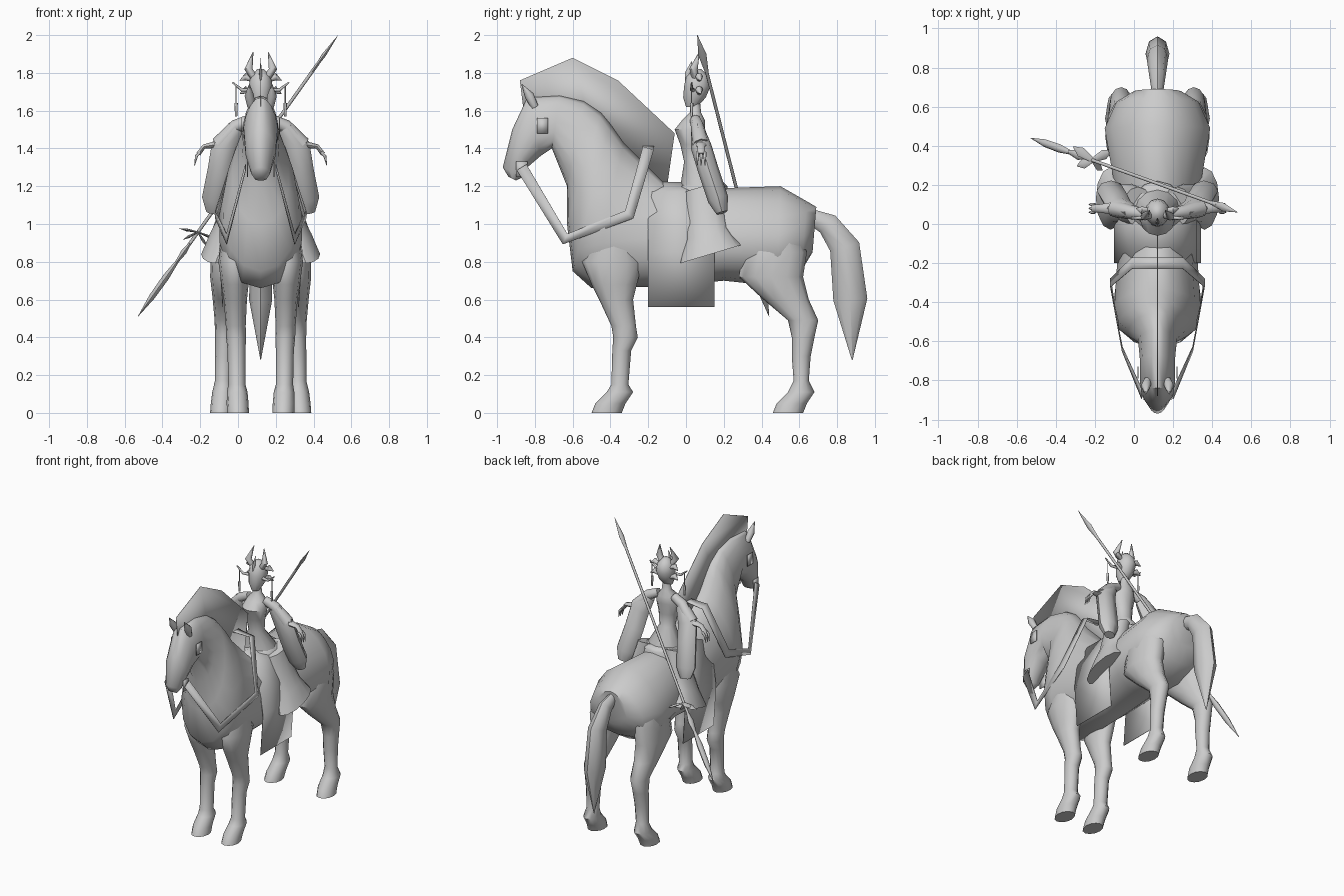
import bpy
import bmesh
import math
from mathutils import Vector

if "Cube" in bpy.data.objects:
    bpy.data.objects.remove(bpy.data.objects["Cube"])

X_AXIS, Y_AXIS, Z_AXIS = Vector((1, 0, 0)), Vector((0, 1, 0)), Vector((0, 0, 1))
CENTRE = X_AXIS * .12

colour = (.6, .6, .6, 1)
grey = bpy.data.materials.new("plain_grey")
grey.use_nodes = True
grey.diffuse_color = colour
grey.node_tree.nodes["Principled BSDF"].inputs["Base Color"].default_value = colour


def make(name, verts, faces, mirror=False, thickness=0):
    """Create a smooth object whose mirror plane is the horse's centre line."""
    mesh = bpy.data.meshes.new(name)
    mesh.from_pydata([tuple(v) for v in verts], [], faces)
    bm = bmesh.new()
    bm.from_mesh(mesh)
    bmesh.ops.recalc_face_normals(bm, faces=bm.faces)
    for face in bm.faces:
        face.smooth = True
    bm.to_mesh(mesh)
    bm.free()
    mesh.set_sharp_from_angle(angle=math.radians(50))
    mesh.materials.append(grey)
    obj = bpy.data.objects.new(name, mesh)
    obj.location = CENTRE
    bpy.context.scene.collection.objects.link(obj)
    if mirror:
        obj.modifiers.new("mirror", 'MIRROR')
    if thickness:
        solid = obj.modifiers.new("thickness", 'SOLIDIFY')
        solid.thickness = thickness
        solid.offset = 0


def oval(centre, across, along, sides, egg=0.0):
    """Ring of points; egg widens the side opposite to along."""
    angles = [math.tau * i / sides for i in range(sides)]
    return [centre + along * math.cos(t) + across * math.sin(t) * (1 - egg * math.cos(t))
            for t in angles]


def skin(name, rings, mirror=False):
    """Join equal rings of points into a closed skin."""
    n = len(rings[0])
    verts = [v for ring in rings for v in ring]
    faces = [(r * n + i, r * n + (i + 1) % n, (r + 1) * n + (i + 1) % n, (r + 1) * n + i)
             for r in range(len(rings) - 1) for i in range(n)]
    faces += [tuple(range(n)), tuple(range(len(verts) - n, len(verts)))]
    make(name, verts, faces, mirror)


def trunk(name, stations):
    """Station: half width, then the upper and lower (y, z) ends of an oval."""
    rings = []
    for width, upper, lower in stations:
        upper, lower = Vector((0, *upper)), Vector((0, *lower))
        rings.append(oval((upper + lower) / 2, X_AXIS * width, (upper - lower) / 2, 16, .18))
    skin(name, rings)


def column(name, stations, x_top=0.0, x_foot=0.0, base=0.0, scale=1.0, slope=0.0):
    """Level ovals from (y, z, half depth); half width is base + scale * depth."""
    rings = []
    for i, (y, z, depth) in enumerate(stations):
        x = x_top + (x_foot - x_top) * i / (len(stations) - 1)
        rings.append(oval(Vector((x, y, z)), X_AXIS * (base + scale * depth),
                          (Y_AXIS + Z_AXIS * slope) * depth, 12))
    skin(name, rings, mirror=x_foot > 0)


def tube(name, points, radii, flat=1.0, mirror=True):
    """Tapered tube along a path, optionally flattened."""
    points = [Vector(p) for p in points]
    rings = []
    for k, p in enumerate(points):
        along = (points[min(k + 1, len(points) - 1)] - points[max(k - 1, 0)]).normalized()
        across = Y_AXIS.cross(along).normalized()
        rings.append(oval(p, across * radii[k] * flat, along.cross(across) * radii[k], 8))
    skin(name, rings, mirror)


def ribbon(name, path, half, across=None):
    """Thin mirrored strip; by default its width lies in the side plane."""
    path = [Vector(p) for p in path]
    n = len(path)
    edges = [[], []]
    for k, p in enumerate(path):
        along = path[min(k + 1, n - 1)] - path[max(k - 1, 0)]
        step = (across or X_AXIS.cross(along).normalized()) * half
        edges[0].append(p - step)
        edges[1].append(p + step)
    faces = [(i, i + 1, n + i + 1, n + i) for i in range(n - 1)]
    make(name, edges[0] + edges[1], faces, mirror=True, thickness=.004)


# Horse trunk, neck and head in one skin
trunk("horse_body", [
    (.12, (.69, 1.09), (.67, .85)),
    (.21, (.64, 1.12), (.61, .75)),
    (.27, (.5, 1.2), (.48, .67)),
    (.22, (.2, 1.19), (.2, .7)),
    (.2, (-.1, 1.2), (-.1, .67)),
    (.22, (-.33, 1.43), (-.5, .66)),
    (.2, (-.4, 1.53), (-.6, .75)),
    (.15, (-.45, 1.59), (-.63, 1)),
    (.1, (-.54, 1.65), (-.63, 1.2)),
    (.09, (-.67, 1.68), (-.71, 1.4)),
    (.09, (-.84, 1.67), (-.77, 1.36)),
    (.08, (-.92, 1.5), (-.84, 1.3)),
    (.05, (-.97, 1.3), (-.86, 1.25)),
    (.03, (-.94, 1.25), (-.9, 1.23)),
])

# Legs, running from inside the body down to the hooves
column("front_legs", [
    (-.37, 1, .07), (-.39, .8, .16), (-.38, .68, .12), (-.37, .6, .09), (-.33, .46, .065),
    (-.32, .4, .065), (-.34, .33, .05), (-.35, .15, .045), (-.35, .11, .07),
    (-.4, .05, .08), (-.42, 0, .08),
], x_top=.14, x_foot=.12, base=.03, scale=.35)
column("hind_legs", [
    (.48, 1, .1), (.47, .85, .17), (.45, .72, .17), (.53, .6, .12), (.62, .49, .08),
    (.62, .4, .06), (.61, .3, .05), (.61, .17, .04), (.61, .11, .07),
    (.56, .05, .08), (.54, 0, .08),
], x_top=.17, x_foot=.21, base=.03, scale=.35)

# Tail, ears and mane sheet
tube("tail", [(0, .66, 1.04), (0, .75, 1), (0, .84, .88), (0, .87, .6), (0, .88, .28)],
     [.04, .06, .08, .09, .002], flat=.68, mirror=False)
tube("horse_ears", [(.05, -.8, 1.62), (.06, -.83, 1.68), (.06, -.87, 1.74)], [.02, .025, .002])
mane = [(-.86, 1.6), (-.88, 1.76), (-.6, 1.88), (-.36, 1.76), (-.06, 1.48), (-.1, 1.2), (-.5, 1.5)]
make("mane_sheet", [(0, y, z) for y, z in mane], [tuple(range(len(mane)))], thickness=.004)

# Harness
ribbon("reins", [(.08, -.87, 1.3), (.18, -.64, .92), (.24, -.3, 1.05), (.13, -.2, 1.4),
                 (0, -.2, 1.41)], half=.03)
for name, x, y, z in (("cheek_plate", .1, -.76, 1.52), ("bit_plate", .07, -.87, 1.29)):
    middle, rise = Vector((x, y, z)), Z_AXIS * .04
    ribbon(name, [middle - rise, middle + rise], half=.03)

# Saddle cloth draped over the back, with the saddle on top
drape = [(0, 1.22), (.13, 1.17), (.2, 1), (.22, .85), (.2, .56)]
ribbon("saddle_cloth", [(x, -.025, z) for x, z in drape], half=.175, across=Y_AXIS)
column("saddle", [(.07, 1.1, .15), (.09, 1.2, .13), (.1, 1.22, .1)])

# Rider
column("rider_torso", [
    (.08, 1.1, .12), (.08, 1.2, .11), (.04, 1.33, .05), (.03, 1.42, .06),
    (.02, 1.5, .08), (.04, 1.55, .06), (.05, 1.59, .03), (.05, 1.64, .025),
], scale=1.1)
column("rider_head", [
    (.03, 1.62, .03), (.045, 1.67, .06), (.06, 1.73, .07), (.06, 1.78, .06), (.06, 1.82, .02),
], scale=.9)
column("skirt_legs", [(.09, 1.2, .1), (.1, 1.04, .11), (.11, .95, .11), (.13, .84, .16)],
       x_top=.1, x_foot=.24, base=.075, scale=0, slope=.3)

# Arms with wide hanging sleeves, hands and fingers
tube("upper_arms", [(.06, .05, 1.55), (.13, .06, 1.52), (.22, .08, 1.42)], [.03, .035, .045])
tube("sleeves", [(.13, .06, 1.51), (.19, .08, 1.41), (.21, .12, 1.28), (.24, .17, 1.13),
                 (.25, .19, 1.06)], [.035, .055, .055, .055, .03], flat=1.3)
tube("hands", [(.24, .08, 1.42), (.3, .08, 1.41), (.33, .08, 1.37)], [.03, .02, .02], flat=.6)
for y in (.06, .08, .1):
    tube("finger", [(.32, y, 1.38), (.34, y, 1.36), (.35, y, 1.31)], [.008, .008, .002])

# Headdress: horns, crest, side rods, tassels and hair leaves
tube("horns", [(.03, .05, 1.77), (.065, .04, 1.82), (.04, .07, 1.91)], [.02, .022, .002])
tube("crest", [(0, .01, 1.76), (0, .01, 1.8), (0, .03, 1.86)], [.015, .015, .002],
     flat=.5, mirror=False)
tube("side_rods", [(.04, .04, 1.71), (.1, .03, 1.71), (.15, .03, 1.75)], [.012, .009, .004])
tube("tassel_cords", [(.13, .03, 1.73), (.13, .03, 1.63)], [.003, .003])
tube("tassels", [(.13, .03, 1.64), (.13, .03, 1.57)], [.009, .006])
for z in (1.69, 1.76):
    tube("hair_leaves", [(.04, .07, z), (.08, .07, z + .02), (.11, .08, z)], [.01, .02, .002])

# Spear, laid out by fractions of its length
top, foot = Vector((.53, .06, 2)) - CENTRE, Vector((-.53, .44, .51)) - CENTRE


def spear_part(name, fractions, radii, flat=1.0):
    tube(name, [top.lerp(foot, f) for f in fractions], radii, flat, mirror=False)


spear_part("spear_shaft", [.1, .85], [.009, .009])
spear_part("spear_tip", [0, .07, .13], [.001, .022, .01], flat=.5)
spear_part("spear_collar", [.74, .77, .81], [.012, .025, .012], flat=.6)
spear_part("spear_blade", [.81, .86, .93, 1], [.012, .022, .02, .001], flat=.8)

# Leaves flaring from the spear above its blade
root = top.lerp(foot, .7)
for reach in ((-.1, .07, .02), (-.08, -.03, -.04), (.1, .05, -.04), (.05, -.05, -.08)):
    reach = Vector(reach)
    tube("spear_leaf", [root, root + reach * .6, root + reach], [.012, .026, .002],
         flat=.3, mirror=False)
